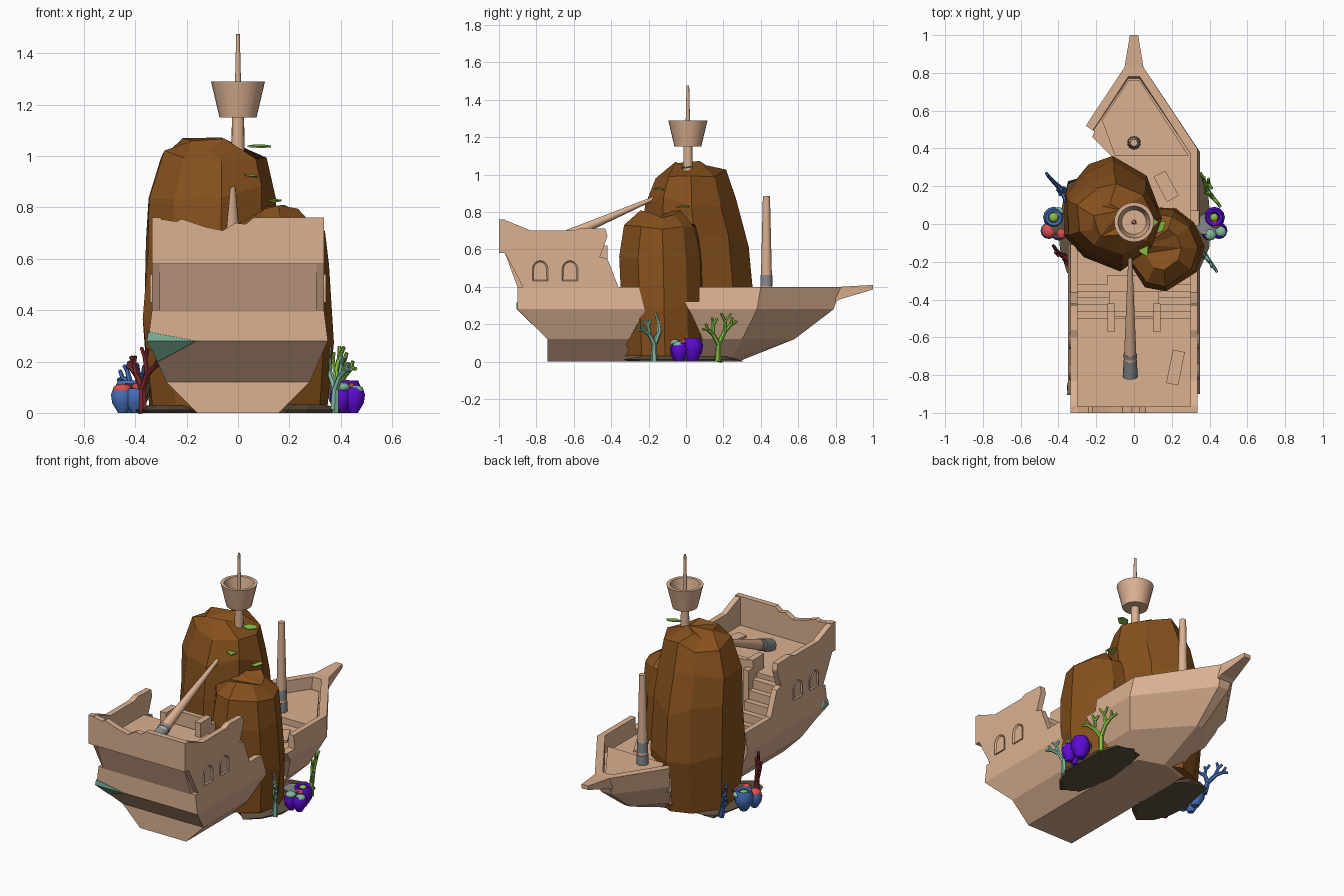
import bpy, bmesh, math, random
from mathutils import Vector, Matrix

if "Cube" in bpy.data.objects:
    bpy.data.objects.remove(bpy.data.objects["Cube"])

random.seed(11)

def material(name, r, g, b):
    m = bpy.data.materials.new(name)
    m.diffuse_color = (r, g, b, 1)
    m.use_nodes = True
    m.node_tree.nodes["Principled BSDF"].inputs["Base Color"].default_value = m.diffuse_color
    return m

WOOD = material("driftwood tan", .71, .44, .285)
ROCK = material("rock brown", .235, .08, .012)
GREY = material("iron grey", .23, .25, .26)
BLUE = material("coral blue", .06, .16, .48)
PURPLE = material("sponge purple", .11, .003, .65)
MAROON = material("coral maroon", .21, .025, .03)
RED = material("coral red", .72, .08, .08)
FOAM = material("seafoam green", .22, .49, .35)
LIME = material("leaf lime", .25, .52, .06)
MUD = material("seabed brown", .12, .085, .05)

def finish(bm, name, mat, smooth=False):
    bmesh.ops.recalc_face_normals(bm, faces=bm.faces)
    me = bpy.data.meshes.new(name)
    bm.to_mesh(me)
    bm.free()
    me.materials.append(mat)
    if smooth:
        me.polygons.foreach_set("use_smooth", [True] * len(me.polygons))
        me.set_sharp_from_angle(angle=math.radians(40))
    ob = bpy.data.objects.new(name, me)
    bpy.context.collection.objects.link(ob)
    return ob

def loft(bm, rings):
    """Skin a list of equal-length point rings and cap both ends."""
    vs = [[bm.verts.new(p) for p in r] for r in rings]
    n = len(vs[0])
    for a, b in zip(vs, vs[1:]):
        for i in range(n):
            bm.faces.new((a[i], a[(i + 1) % n], b[(i + 1) % n], b[i]))
    bm.faces.new(vs[0])
    return bm.faces.new(vs[-1])

def prism(name, pts, axis, a, b, mat=WOOD):
    place = {"x": lambda p, t: (t, p[0], p[1]), "y": lambda p, t: (p[0], t, p[1]),
             "z": lambda p, t: (p[0], p[1], t)}[axis]
    bm = bmesh.new()
    loft(bm, [[place(p, t) for p in pts] for t in (a, b)])
    return finish(bm, name, mat)

def box(name, x0, x1, y0, y1, z0, z1, mat=WOOD):
    return prism(name, [(x0, y0), (x1, y0), (x1, y1), (x0, y1)], "z", z0, z1, mat)

def tube(bm, p, q, r1, r2, n=6):
    p, q = Vector(p), Vector(q)
    rot = (q - p).to_track_quat("Z", "Y")
    circle = [Vector((math.cos(k * math.tau / n), math.sin(k * math.tau / n), 0)) for k in range(n)]
    loft(bm, [[c + rot @ (v * r) for v in circle] for c, r in ((p, r1), (q, r2))])

def lathe(bm, x, y, profile, n=10):
    loft(bm, [[(x + r * math.cos(k * math.tau / n), y + r * math.sin(k * math.tau / n), z)
               for k in range(n)] for r, z in profile])

def cut(ob, cutter):
    mod = ob.modifiers.new("break", "BOOLEAN")
    mod.operation, mod.solver, mod.object = "DIFFERENCE", "EXACT", cutter
    dg = bpy.context.evaluated_depsgraph_get()
    me = bpy.data.meshes.new_from_object(ob.evaluated_get(dg))
    ob.modifiers.clear()
    ob.data = me
    bpy.data.objects.remove(cutter)

# Hull: stacked plan outlines, then the inner bulwark and the deck
levels = [  # z, beam, stern y, shoulder y, tip half width, tip y
    (0, .16, -.74, .23, .01, .28), (.12, .28, -.74, .30, .02, .58),
    (.28, .35, -.9, .38, .035, .79), (.40, .335, -.9, .40, .05, .83),
    (.40, .30, -.86, .37, .03, .78), (.29, .30, -.86, .37, .03, .77)]
bm = bmesh.new()
loft(bm, [[(w, s, z), (w, h, z), (t, e, z), (-t, e, z), (-w, h, z), (-w, s, z)]
          for z, w, s, h, t, e in levels])
hull = finish(bm, "hull", WOOD)
cut(hull, prism("right_break", [(-.25, .5), (-.25, .39), (-.22, .27), (-.32, .09), (-.28, .03), (.05, .03),
                                (.09, .12), (.03, .25), (-.01, .32), (.07, .32), (.07, .5)], "x", .12, .5))
cut(hull, prism("left_break", [(-.5, .58), (-.27, .53), (-.21, .49), (-.22, .46), (-.12, .36),
                               (-.12, -.12), (-.5, -.1)], "z", .03, .6))
prism("foredeck", [(.29, .36), (.03, .76), (-.03, .76), (-.17, .55), (-.1, .36)], "z", .28, .33)

# Bowsprit
bm = bmesh.new()
loft(bm, [[(-w, y, a), (w, y, a), (w, y, b), (-w, y, b)]
          for w, y, a, b in ((.05, .80, .32, .40), (.05, .83, .335, .40), (.022, 1.0, .385, .41))])
finish(bm, "bowsprit", WOOD)

# Stern cabin with bulwarks
prism("stern_cabin", [(-.9, .395), (-.968, .58), (-.5, .58), (-.5, .28), (-.86, .28)], "x", -.305, .305)
wall = [(-.87, .395), (-.97, .585), (-1, .585), (-1, .76), (-.95, .75), (-.83, .70), (-.60, .70),
        (-.56, .715), (-.43, .71), (-.42, .67), (-.46, .56), (-.42, .55), (-.36, .395)]
for s, side in ((1, "right"), (-1, "left")):
    prism(side + "_cabin_wall", wall, "x", s * .30, s * .335)
prism("stern_rail", [(-.335, .58), (.335, .58), (.335, .76), (.06, .76), (.03, .735), (-.01, .74),
                     (-.06, .71), (-.13, .725), (-.22, .755), (-.24, .745), (-.335, .76)], "y", -1, -.965)

# Arched cabin windows, stairs and quarterdeck posts
for s, side in ((1, "right"), (-1, "left")):
    for y in (-.78, -.62):
        arch = [(y - .042, .43), (y + .042, .43)] + [
            (y + .042 * math.cos(a * math.pi / 8), .495 + .045 * math.sin(a * math.pi / 8)) for a in range(9)]
        bm = bmesh.new()
        cap = loft(bm, [[(s * t, p[0], p[1]) for p in arch] for t in (.32, .343)])
        bmesh.ops.recalc_face_normals(bm, faces=bm.faces)
        bmesh.ops.inset_region(bm, faces=[cap], thickness=.012, depth=0)
        bmesh.ops.translate(bm, verts=cap.verts, vec=(-s * .012, 0, 0))
        finish(bm, side + "_window", WOOD)
    for k in range(5):
        box(side + "_stair", s * .13, s * .30, -.55, -.46 + .035 * k, .28, .55 - .055 * k)
    box(side + "_post", s * .10, s * .14, -.57, -.46, .28, .67)
    box(side + "_newel", s * .10, s * .14, -.47, -.42, .28, .62)
box("deck_rail", -.11, .11, -.49, -.46, .28, .66)
box("hatch", -.14, .14, -.36, -.27, .28, .33)

# Loose planks
for x, y, z, w, l, a in ((.22, -.76, .585, .065, .18, -.2), (.17, .2, .30, .07, .15, .5)):
    ob = box("loose_plank", -w / 2, w / 2, -l / 2, l / 2, 0, .012)
    ob.matrix_world = Matrix.Translation((x, y, z)) @ Matrix.Rotation(a, 4, "Z")

# Masts with iron bands
def mast(name, p, q, r1, r2, bands):
    p, q = Vector(p), Vector(q)
    bm = bmesh.new()
    tube(bm, p, q, r1, r2, 16)
    finish(bm, name, WOOD, True)
    bm = bmesh.new()
    for a, b, extra in bands:
        tube(bm, p.lerp(q, a), p.lerp(q, b), r1 + (r2 - r1) * a + extra, r1 + (r2 - r1) * b + extra, 16)
    if bands:
        finish(bm, name + "_bands", GREY, True)

mast("fore_mast", (0, .43, .30), (0, .43, .885), .033, .019, [(.18, .28, .002), (.05, .15, .003)])
mast("fallen_mast", (-.02, -.805, .60), (-.02, -.12, .895), .037, .008,
     [(-.005, .12, .002), (.14, .17, .003)])
mast("main_mast", (0, .01, .30), (0, .01, 1.16), .03, .024, [])
mast("mast_tip", (0, .01, 1.15), (0, .01, 1.475), .015, .007, [])
bm = bmesh.new()
lathe(bm, 0, .01, [(.072, 1.15), (.105, 1.29), (.085, 1.29), (.065, 1.185)], 24)
finish(bm, "crows_nest", WOOD, True)

# Rocks: jittered rings, flat shaded
def rock(name, rings, n=10, jitter=.06, mat=ROCK):
    ang = [(k + random.uniform(-.25, .25)) * math.tau / n for k in range(n)]
    side = [1 + random.uniform(-jitter, jitter) for _ in ang]
    bm = bmesh.new()
    out = []
    for z, cx, cy, rx, ry in rings:
        ring = []
        for a, f in zip(ang, side):
            f *= 1 + random.uniform(-jitter, jitter) * .6
            dz = 0 if z < .1 else random.uniform(-.035, .025)
            ring.append((cx + rx * f * math.cos(a), cy + ry * f * math.sin(a), z + dz))
        out.append(ring)
    loft(bm, out)
    bmesh.ops.triangulate(bm, faces=[f for f in bm.faces if len(f.verts) > 4])
    finish(bm, name, mat)

rock("tall_rock", [(.01, -.11, .05, .24, .27), (.35, -.12, .06, .255, .305), (.65, -.115, .05, .25, .285),
                   (.86, -.11, .035, .245, .245), (1.01, -.10, .03, .20, .19), (1.05, -.13, .01, .09, .10)], 9)
rock("short_rock", [(.03, .16, -.12, .19, .21), (.3, .155, -.125, .215, .22), (.55, .15, -.13, .205, .22),
                    (.72, .15, -.135, .185, .195), (.79, .15, -.13, .10, .11)], 9)
for s in (-1, 1):
    rock("coral_bed", [(0, s * .27, -.01, .13, .28), (.012, s * .27, -.01, .14, .29),
                       (.03, s * .27, -.01, .08, .2)], 12, .12, MUD)

# Branching corals
def grow(bm, p, d, length, r, depth):
    q = p + d * length
    tube(bm, p, q, r, r * .8)
    if depth:
        for s in (-1, 1):
            turn = Matrix.Rotation(s * random.uniform(.1, .45), 3, "Y") @ \
                Matrix.Rotation(s * random.uniform(.2, .6), 3, "X")
            grow(bm, q, turn @ d, length * random.uniform(.6, .9), r * .8, depth - 1)

for name, x, y, mat, ln, lean in (("blue_coral", -.37, .18, BLUE, .075, (-.25, .1, 1)),
                                  ("maroon_coral", -.37, -.17, MAROON, .092, (-.02, 0, 1)),
                                  ("seafoam_coral", .375, -.17, FOAM, .092, (.05, 0, 1)),
                                  ("lime_coral", .385, .17, LIME, .092, (.05, .05, 1))):
    bm = bmesh.new()
    grow(bm, Vector((x, y, 0)), Vector(lean).normalized(), ln, .018, 3)
    finish(bm, name, mat, True)

# Vase sponges and round coral heads, one cluster per side
vase = [(.018, 0), (.042, .04), (.047, .075), (.036, .105), (.024, .10), (.015, .06)]
heads = {-1: ((.45, -.035, .09, .04, RED), (.425, .035, .108, .026, LIME), (.385, -.05, .10, .03, RED),
              (.40, .06, .10, .03, FOAM)),
         1: ((.43, .0, .105, .026, RED), (.425, .035, .115, .022, LIME), (.405, -.055, .10, .032, FOAM),
             (.46, -.04, .09, .03, FOAM))}
for s, mat in ((-1, BLUE), (1, PURPLE)):
    bm = bmesh.new()
    for x, y, k in ((.425, .035, 1.2), (.45, -.035, .95), (.40, -.045, .9)):
        lathe(bm, s * x, y, [(r * k, z * k) for r, z in vase], 12)
    finish(bm, "vase_sponges", mat, True)
    for x, y, z, r, m in heads[s]:
        bm = bmesh.new()
        bmesh.ops.create_icosphere(bm, subdivisions=2, radius=r,
                                   matrix=Matrix.Translation((s * x, y, z)) @ Matrix.Diagonal((1, 1, .6, 1)))
        finish(bm, "coral_head", m, True)
    bm = bmesh.new()
    lathe(bm, s * .385, .0, [(.02, .02), (.055, .10), (.06, .115), (.05, .11)], 9)
    finish(bm, "plate_coral", MUD if s < 0 else GREY)

# Leaves on the rocks and a mossy patch on the stern corner
for x, y, z, a in ((.08, .0, 1.035, .3), (.05, -.13, .92, 2.0), (.13, -.02, .825, .8)):
    ob = prism("leaf", [(-.045, 0), (-.01, .028), (.033, .022), (.05, -.005), (.0, -.028)], "z", 0, .006, LIME)
    ob.matrix_world = Matrix.Translation((x, y, z)) @ Matrix.Rotation(a, 4, "Z") @ Matrix.Rotation(.15, 4, "X")
for tri in ([(-.353, -.9, .28), (-.16, -.9, .28), (-.31, -.82, .2)],
            [(-.347, -.9, .315), (-.353, -.9, .28), (-.16, -.9, .28)],
            [(-.353, -.9, .28), (-.349, -.86, .32), (-.353, -.84, .28)]):
    bm = bmesh.new()
    loft(bm, [[(x - d * .5, y - d, z) for x, y, z in tri] for d in (-.002, .005)])
    finish(bm, "moss_patch", FOAM)
